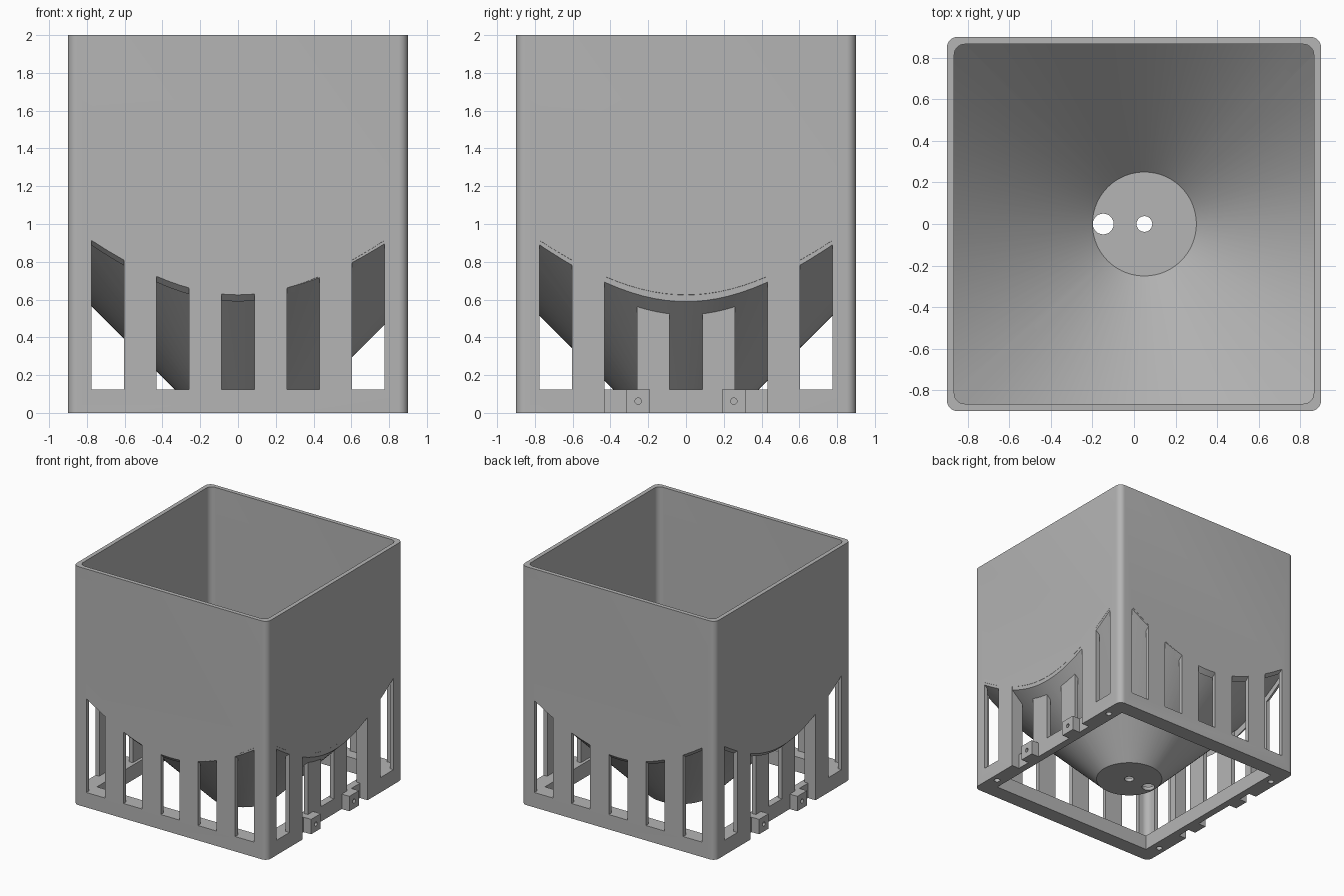
import bpy, bmesh, math
from mathutils import Matrix, Vector

if "Cube" in bpy.data.objects:
    bpy.data.objects.remove(bpy.data.objects["Cube"], do_unlink=True)

GREY = (0.46, 0.46, 0.46, 1.0)
mat = bpy.data.materials.new("plain_grey")
mat.use_nodes = True
mat.diffuse_color = GREY
mat.node_tree.nodes["Principled BSDF"].inputs["Base Color"].default_value = GREY

HALF, INNER, LIP = 0.9, 0.865, 0.77      # outer wall, inner wall, base frame opening
RIM, HEIGHT, RECESS = 0.125, 2.0, 0.83
SLOT, PITCH = 0.0865, 0.345              # slot half width and spacing
AXIS = 0.05                              # funnel axis offset


def finish(name, bm):
    bmesh.ops.recalc_face_normals(bm, faces=bm.faces)
    mesh = bpy.data.meshes.new(name)
    bm.to_mesh(mesh)
    bm.free()
    obj = bpy.data.objects.new(name, mesh)
    bpy.context.collection.objects.link(obj)
    mesh.materials.append(mat)
    return obj


def boxes(name, spans):
    """Boxes, each given as ((x0, x1), (y0, y1), (z0, z1))."""
    bm = bmesh.new()
    for span in spans:
        mid = Vector([(a + b) / 2 for a, b in span])
        size = [abs(b - a) for a, b in span]
        bmesh.ops.create_cube(bm, size=1, matrix=Matrix.Translation(mid) @ Matrix.Diagonal((*size, 1)))
    return finish(name, bm)


def rounded_prism(name, half, radius, z0, z1, steps=8):
    bm = bmesh.new()
    ring = []
    for q, (sx, sy) in enumerate(((1, 1), (-1, 1), (-1, -1), (1, -1))):
        for i in range(steps + 1):
            a = math.pi / 2 * (q + i / steps)
            ring.append(bm.verts.new((sx * (half - radius) + radius * math.cos(a),
                                      sy * (half - radius) + radius * math.sin(a), z0)))
    face = bm.faces.new(ring)
    top = bmesh.ops.extrude_face_region(bm, geom=[face])["geom"]
    bmesh.ops.translate(bm, vec=(0, 0, z1 - z0), verts=[v for v in top if isinstance(v, bmesh.types.BMVert)])
    return finish(name, bm)


def lathe(name, profile, cx, steps=96):
    bm = bmesh.new()
    verts = [bm.verts.new((r, 0, z)) for r, z in profile]
    edges = [bm.edges.new(pair) for pair in zip(verts, verts[1:])]
    bmesh.ops.spin(bm, geom=verts + edges, cent=(0, 0, 0), axis=(0, 0, 1),
                   angle=math.tau, steps=steps, use_duplicate=False)
    bmesh.ops.remove_doubles(bm, verts=bm.verts, dist=1e-5)
    bmesh.ops.translate(bm, vec=(cx, 0, 0), verts=bm.verts)
    return finish(name, bm)


def rods(name, centres, radius, length, axis="Z"):
    bm = bmesh.new()
    turn = Matrix.Rotation(math.pi / 2, 4, "Y") if axis == "X" else Matrix.Identity(4)
    for c in centres:
        bmesh.ops.create_cone(bm, cap_ends=True, segments=24, radius1=radius, radius2=radius,
                              depth=length, matrix=Matrix.Translation(c) @ turn)
    return finish(name, bm)


def combine(obj, cutter, operation="DIFFERENCE", keep=False):
    mod = obj.modifiers.new("cut", "BOOLEAN")
    mod.operation, mod.solver, mod.object = operation, "EXACT", cutter
    bpy.context.view_layer.update()
    graph = bpy.context.evaluated_depsgraph_get()
    mesh = bpy.data.meshes.new_from_object(obj.evaluated_get(graph))
    obj.modifiers.clear()
    obj.data = mesh
    if not keep:
        bpy.data.objects.remove(cutter, do_unlink=True)


def sides(a, b):
    """A span and its mirror image."""
    return ((a, b), (-b, -a))


# Conical ceiling that limits the height of every opening
ceiling = lathe("ceiling_cutter", [(0, -0.275), (1.5, 1.225), (0, 1.225)], 0)
ceiling.hide_render = True

# Square body with an open top and a thick base frame
body = rounded_prism("body", HALF, 0.05, 0, HEIGHT)
combine(body, rounded_prism("cavity", INNER, 0.05, RIM, HEIGHT + 0.1))
combine(body, boxes("base_opening", [((-LIP, LIP), (-LIP, LIP), (-0.1, 0.3))]))

# Slots through the four walls
front_slots = boxes("front_slots", [((i * PITCH - SLOT, i * PITCH + SLOT), (-1, 1), (RIM, 1.1))
                                    for i in range(-2, 3)])
side_slots = boxes("side_slots", [((-1, 1), (i * PITCH - SLOT, i * PITCH + SLOT), (RIM, 1.1))
                                  for i in (-2, 2)])
recesses = boxes("recesses", [(s, (-0.432, 0.432), (-0.1, 1.1)) for s in sides(RECESS, 1)])
for cutter in (front_slots, side_slots, recesses):
    combine(cutter, ceiling, keep=True)
    combine(body, cutter)
bpy.data.objects.remove(ceiling, do_unlink=True)

# Screw holes under the frame and in the tabs
combine(body, rods("frame_holes", [(x, y, 0) for x in (-0.84, 0.84) for y in (-0.69, 0.69)], 0.024, 0.2))
tab_ys = (-0.253, 0.253)
tabs = boxes("mounting_tabs", [(s, (y - 0.063, y + 0.063), (0, RIM))
                               for s in sides(RECESS, HALF) for y in tab_ys])
bolts = [(x, y, 0.062) for x in (-0.87, 0.87) for y in tab_ys]
combine(tabs, rods("tab_holes", bolts, 0.017, 0.2, "X"))
combine(body, rods("frame_bolt_holes", bolts, 0.017, 0.15, "X"))

# Set-back posts inside the wide side openings
posts = boxes("side_posts", [(s, t, (RIM, 0.9)) for s in sides(RECESS - 0.035, RECESS)
                             for t in sides(SLOT, PITCH - SLOT)])
edges = boxes("recess_edges", [(s, t, (RIM, 0.9)) for s in sides(RECESS - 0.035, INNER + 0.01)
                               for t in sides(0.432, 0.5)])
roof = lathe("roof_cutter", [(0, -0.24), (1.5, 1.26), (0, 1.26)], AXIS)
combine(posts, roof, keep=True)
combine(edges, roof)

# Funnel with a flat floor, trimmed to the walls, and two drain holes
funnel = lathe("funnel", [(0, 0), (0.26, 0), (1.5, 1.24), (1.5, 1.28), (0.25, 0.03), (0, 0.03)], AXIS)
combine(funnel, rounded_prism("funnel_trim", HALF - 0.001, 0.05, -0.1, 1.5), "INTERSECT")
combine(funnel, rods("centre_drain", [(AXIS, 0, 0)], 0.038, 0.2))
combine(funnel, rods("side_drain", [(-0.148, 0, 0)], 0.05, 0.3))

# Smooth rounded surfaces, keep sharp edges
bpy.ops.object.select_all(action="DESELECT")
for obj in (body, tabs, posts, edges, funnel):
    obj.select_set(True)
bpy.context.view_layer.objects.active = body
bpy.ops.object.shade_smooth_by_angle(angle=math.radians(30))
